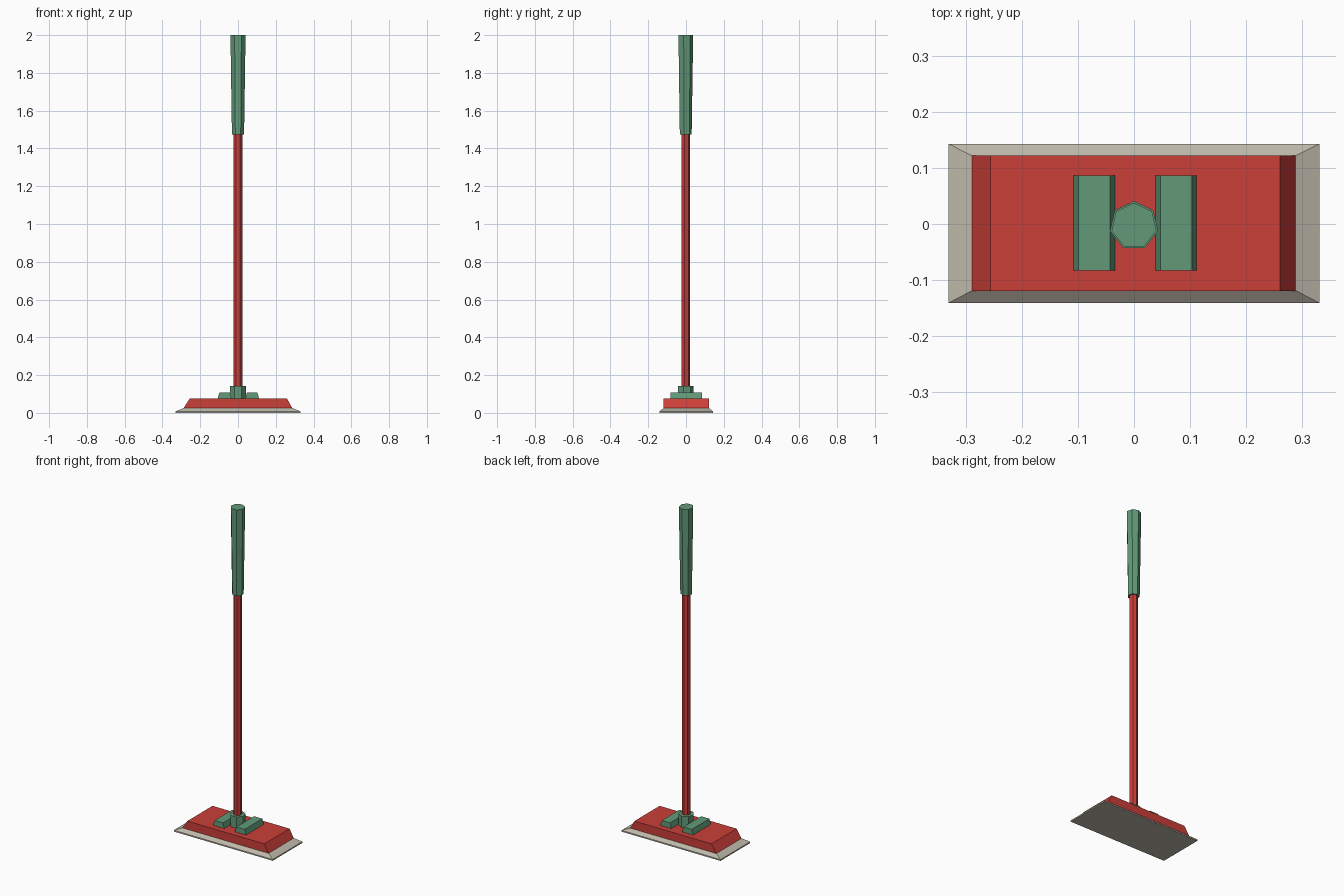
import bpy, bmesh, math

if "Cube" in bpy.data.objects:
    bpy.data.objects.remove(bpy.data.objects["Cube"])


def material(name, rgb):
    def lin(c):
        c /= 255
        return c / 12.92 if c <= 0.04045 else ((c + 0.055) / 1.055) ** 2.4
    m = bpy.data.materials.new(name)
    m.diffuse_color = (*[lin(c) for c in rgb], 1)
    m.use_nodes = True
    m.node_tree.nodes["Principled BSDF"].inputs["Base Color"].default_value = m.diffuse_color
    return m


RED = material("red", (203, 62, 56))
GREEN = material("green", (98, 154, 120))
BEIGE = material("beige pad", (190, 184, 170))


def loft(name, rings, mat):
    """Join matching rings of points into a closed flat-shaded solid."""
    bm = bmesh.new()
    vs = [[bm.verts.new(p) for p in ring] for ring in rings]
    n = len(vs[0])
    for a, b in zip(vs, vs[1:]):
        for i in range(n):
            j = (i + 1) % n
            bm.faces.new((a[i], a[j], b[j], b[i]))
    bm.faces.new(vs[0][::-1])
    bm.faces.new(vs[-1])
    bmesh.ops.recalc_face_normals(bm, faces=bm.faces)
    me = bpy.data.meshes.new(name)
    bm.to_mesh(me)
    bm.free()
    me.materials.append(mat)
    ob = bpy.data.objects.new(name, me)
    bpy.context.collection.objects.link(ob)
    return ob


def rect(x0, x1, y0, y1, z):
    return [(x0, y0, z), (x1, y0, z), (x1, y1, z), (x0, y1, z)]


def heptagon(r, z):
    # one corner towards the back, flat side to the front
    angles = [math.pi / 2 + i * math.tau / 7 for i in range(7)]
    return [(r * math.cos(a), r * math.sin(a) - 0.003, z) for a in angles]


# Cleaning pad with sloped rim
loft("pad", [rect(-0.331, 0.331, -0.141, 0.143, 0.0),
             rect(-0.331, 0.331, -0.141, 0.143, 0.008),
             rect(-0.289, 0.289, -0.119, 0.122, 0.025)], BEIGE)

# Mop head, tapered at both ends
loft("head", [rect(-0.289, 0.288, -0.119, 0.122, 0.024),
              rect(-0.256, 0.260, -0.119, 0.122, 0.075)], RED)

# Two clamp blocks beside the pole
for name, x in (("left_clamp", -0.071), ("right_clamp", 0.075)):
    loft(name, [rect(x - 0.037, x + 0.037, -0.083, 0.086, 0.074),
                rect(x - 0.028, x + 0.028, -0.083, 0.086, 0.107)], GREEN)

# Socket, pole and grip
loft("socket", [heptagon(0.044, 0.074), heptagon(0.044, 0.143)], GREEN)
loft("pole", [heptagon(0.024, 0.12), heptagon(0.024, 1.5)], RED)
loft("grip", [heptagon(0.033, 1.475), heptagon(0.041, 2.0)], GREEN)
